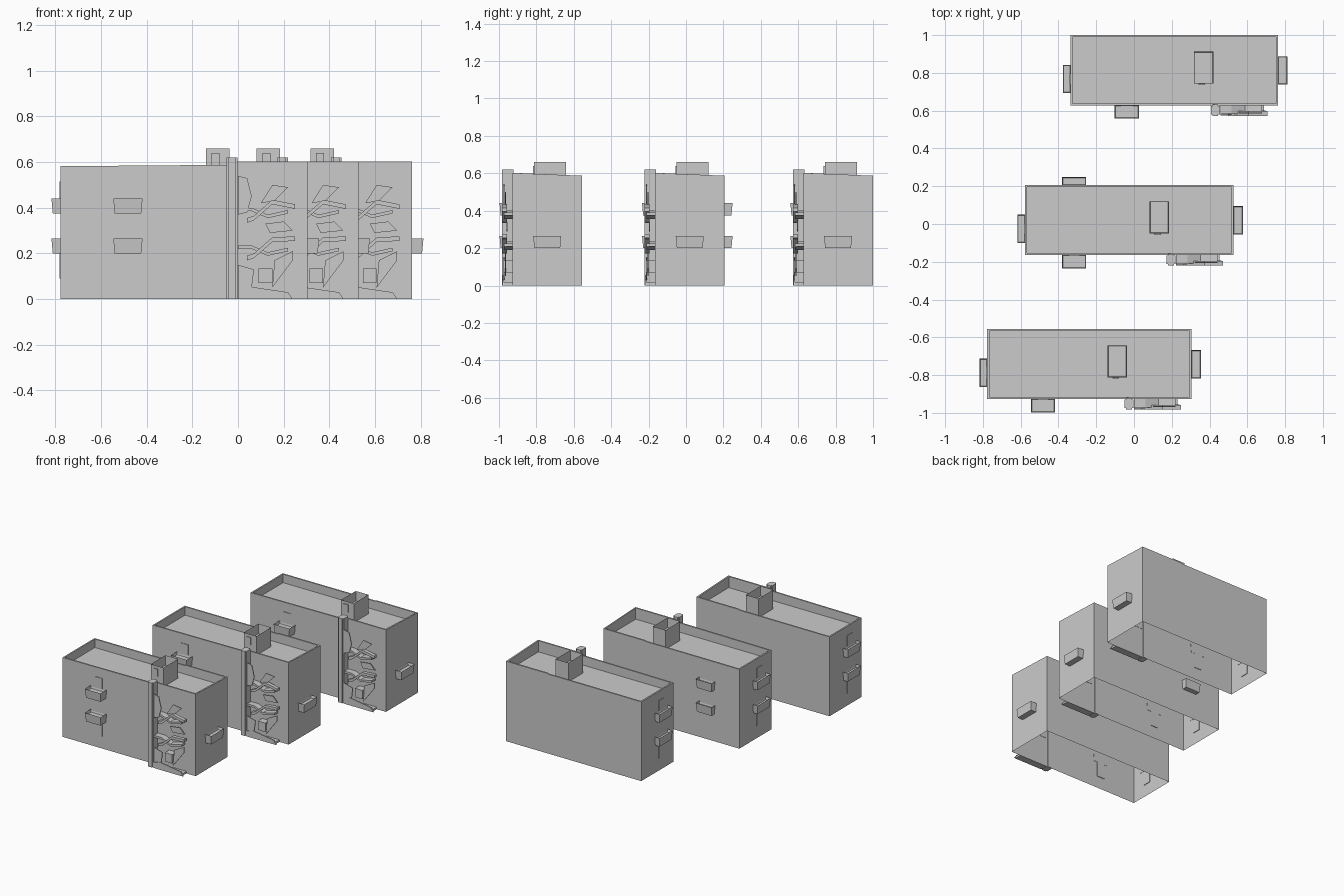
import bpy, bmesh, math
from mathutils import Matrix, Vector

if "Cube" in bpy.data.objects:
    bpy.data.objects.remove(bpy.data.objects["Cube"])


def finish(bm, name, matrix=None, smooth=False):
    if matrix is not None:
        bm.transform(matrix)
    bmesh.ops.recalc_face_normals(bm, faces=bm.faces)
    mesh = bpy.data.meshes.new(name)
    bm.to_mesh(mesh)
    bm.free()
    ob = bpy.data.objects.new(name, mesh)
    bpy.context.collection.objects.link(ob)
    if smooth:
        bpy.ops.object.select_all(action='DESELECT')
        ob.select_set(True)
        bpy.context.view_layer.objects.active = ob
        bpy.ops.object.shade_smooth_by_angle(angle=math.radians(35))
    return ob


def box_bm(x0, x1, y0, y1, z0, z1, taper=0.0):
    bm = bmesh.new()
    low = [(x0 + taper, y0 + taper), (x1 - taper, y0 + taper), (x1 - taper, y1), (x0 + taper, y1)]
    top = [(x0, y0), (x1, y0), (x1, y1), (x0, y1)]
    a = [bm.verts.new((x, y, z0)) for x, y in low]
    b = [bm.verts.new((x, y, z1)) for x, y in top]
    bm.faces.new(a[::-1])
    bm.faces.new(b)
    for i in range(4):
        j = (i + 1) % 4
        bm.faces.new((a[i], a[j], b[j], b[i]))
    return bm


def box(name, *dims):
    return finish(box_bm(*dims), name)


def tray(name, dims, wall, deep, taper=0.0, matrix=None):
    # box with a hollow top
    bm = box_bm(*dims, taper)
    bm.normal_update()
    top = max(bm.faces, key=lambda f: f.calc_center_median().z)
    bmesh.ops.inset_region(bm, faces=[top], thickness=wall)
    bmesh.ops.translate(bm, verts=top.verts, vec=(0, 0, -deep))
    return finish(bm, name, matrix)


def plate(name, pts, y0, y1):
    # flat outline in x,z given thickness along y
    bm = bmesh.new()
    a = [bm.verts.new((x, y0, z)) for x, z in pts]
    b = [bm.verts.new((x, y1, z)) for x, z in pts]
    bm.faces.new(a)
    bm.faces.new(b[::-1])
    n = len(pts)
    for i in range(n):
        j = (i + 1) % n
        bm.faces.new((a[j], a[i], b[i], b[j]))
    return finish(bm, name)


def ribbon(name, path, t, y0, y1):
    plate(name, path + [(x, z - t) for x, z in reversed(path)], y0, y1)


def balcony(name, x, y, z, angle, w, d):
    m = Matrix.Translation((x, y, z)) @ Matrix.Rotation(angle, 4, 'Z')
    tray(name, (-w / 2, w / 2, -d, 0.002, 0, 0.065), 0.007, 0.02, 0.006, m)


def shell(left, right, front, back):
    # walls with raised right section, thin parapet and recessed roof; open below
    split = right - 0.345
    t, roof = 0.011, 0.52
    pts = [(left, front, .582), (split, front, .588), (split + .01, front, .602),
           (right, front, .602), (right, back, .587), (split + .01, back, .587),
           (split, back, .583), (left, back, .582)]
    bm = bmesh.new()
    inner = [(min(max(x, left + t), right - t), min(max(y, front + t), back - t), z)
             for x, y, z in pts]
    rings = [[bm.verts.new((x, y, 0)) for x, y, z in pts],
             [bm.verts.new(p) for p in pts],
             [bm.verts.new(p) for p in inner],
             [bm.verts.new((x, y, roof)) for x, y, z in inner]]
    n = len(pts)
    for r, s in zip(rings, rings[1:]):
        for i in range(n):
            j = (i + 1) % n
            bm.faces.new((r[i], r[j], s[j], s[i]))
    bm.faces.new(rings[-1])
    finish(bm, "building_walls")


def stairs(R, F):
    # outside stair bay: corner pillar, flights, railings and base
    X = lambda pts: [(R - 0.305 + x, z) for x, z in pts]
    bm = box_bm(R - .355, R - .308, F - .056, F + .005, 0, .62)
    edges = [e for e in bm.edges if abs(e.verts[0].co.z - e.verts[1].co.z) > .1]
    bmesh.ops.bevel(bm, geom=edges, offset=.008, segments=2, affect='EDGES')
    finish(bm, "stair_pillar", smooth=True)
    for dz in (0, .165):
        ribbon("stair_flight", X([(.04, .19 + dz), (.07, .2 + dz), (.15, .27 + dz), (.25, .275 + dz * .85)]),
               .02, F - .056, F - .03)
        ribbon("stair_landing", X([(.0, .235 + dz), (.06, .235 + dz), (.13, .205 + dz), (.22, .225 + dz)]),
               .015, F - .045, F + .002)
    sheets = [
        [(0, .37), (.04, .38), (.06, .45), (.04, .53), (0, .54)],
        [(.10, .42), (.16, .43), (.22, .49), (.15, .50)],
        [(.14, .29), (.24, .30), (.20, .34), (.12, .33)],
        [(.0, .03), (.06, .05), (.07, .13), (.0, .15)],
        [(.15, .05), (.24, .17), (.24, .21), (.16, .17)],
    ]
    for k, s in enumerate(sheets):
        y = F - .05 + .008 * (k % 3)
        plate("stair_railing", X(s), y, y + .006)
    x = R - .305
    box("stair_locker", x + .09, x + .15, F - .05, F, .07, .135)
    plate("stair_base", X([(0, 0), (.24, 0), (.22, .03), (.05, .055), (0, .04)]), F - .054, F - .046)
    box("stair_floor", x, x + .23, F - .054, F, 0, .015)


def roof_hut(R, F):
    # open-topped roof hatch with a small duct on its front
    tray("roof_hatch", (R - .445, R - .342, F + .115, F + .285, .515, .66), .006, .07)
    box("roof_duct", R - .42, R - .385, F + .108, F + .116, .585, .64)


HEIGHTS = (.2, .375)
# left edge, right edge, front, balcony centre x, balconies at the back as well
for left, right, front, bx, rear in [(-.777, .305, -.927, -.482, False),
                                     (-.578, .527, -.165, -.317, True),
                                     (-.337, .762, .628, -.038, False)]:
    back = front + .372
    shell(left, right, front, back)
    stairs(right, front)
    roof_hut(right, front)
    for z in HEIGHTS:
        balcony("front_balcony", bx, front, z, 0, .128, .07)
        balcony("left_balcony", left, front + .14, z, -math.pi / 2, .15, .04)
        if rear:
            balcony("rear_balcony", bx, back, z, math.pi, .128, .042)
    balcony("right_balcony", right, front + .185, HEIGHTS[0], math.pi / 2, .15, .05)
    # narrow door panels by the balconies
    for z0, z1 in ((.09, .2), (.44, .515)):
        box("front_door_panel", bx - .03, bx + .03, front - .004, front + .004, z0, z1)
        box("left_door_panel", left - .004, left + .004, front + .11, front + .17, z0, z1)
